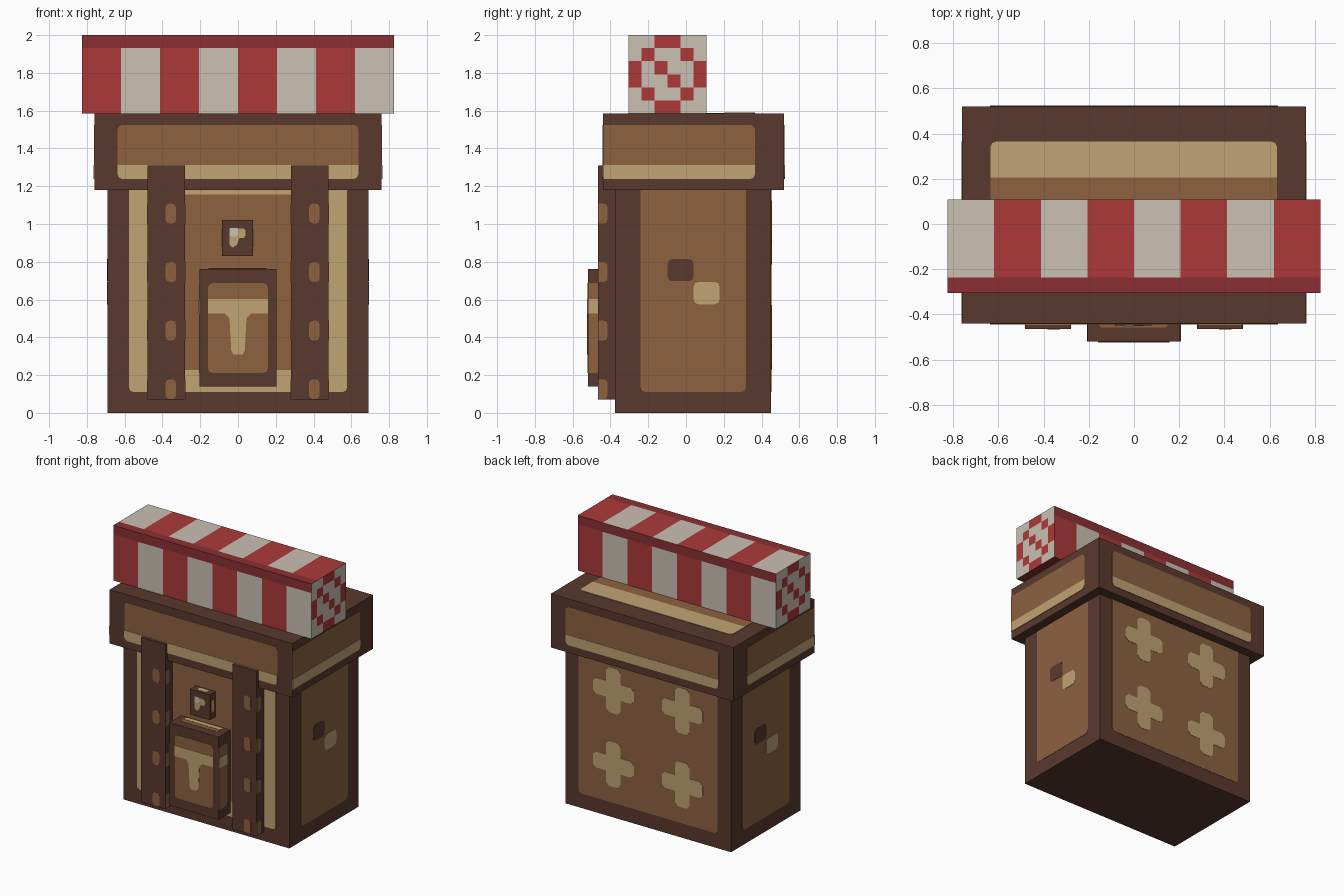
import bpy, bmesh, math
from mathutils import Vector

old = bpy.data.objects.get("Cube")
if old:
    bpy.data.objects.remove(old, do_unlink=True)


def make_material(name, code):
    chans = [int(code[i:i + 2], 16) / 255 for i in range(0, 6, 2)]
    lin = [c / 12.92 if c <= 0.04045 else ((c + 0.055) / 1.055) ** 2.4 for c in chans]
    mat = bpy.data.materials.new(name)
    mat.use_nodes = True
    mat.diffuse_color = (*lin, 1)
    mat.node_tree.nodes["Principled BSDF"].inputs["Base Color"].default_value = (*lin, 1)
    return mat


DARK = make_material("dark leather", "59392D")
BROWN = make_material("brown leather", "8D6240")
TAN = make_material("tan trim", "C1A374")
CREAM = make_material("cream cloth", "CBC0B3")
RED = make_material("red cloth", "AC3939")
DEEP = make_material("deep red hem", "8B3033")


def finish(bm, name, *mats):
    bmesh.ops.recalc_face_normals(bm, faces=bm.faces)
    mesh = bpy.data.meshes.new(name)
    bm.to_mesh(mesh)
    bm.free()
    for mat in mats:
        mesh.materials.append(mat)
    obj = bpy.data.objects.new(name, mesh)
    bpy.context.collection.objects.link(obj)
    return obj


def box_mesh(lo, hi):
    bm = bmesh.new()
    bmesh.ops.create_cube(bm, size=1)
    for v in bm.verts:
        v.co = [(a + b) / 2 + c * (b - a) for a, b, c in zip(lo, hi, v.co)]
    return bm


def box(name, lo, hi):
    return finish(box_mesh(lo, hi), name, DARK)


def rect(u0, u1, v0, v1, r=0.025):
    """Rounded rectangle; r is one radius or four (from lower left, anticlockwise)."""
    radii = r if isinstance(r, tuple) else (r,) * 4
    corners = [(u0, v0, 1, 1), (u1, v0, -1, 1), (u1, v1, -1, -1), (u0, v1, 1, -1)]
    pts = []
    for i, ((u, v, su, sv), rad) in enumerate(zip(corners, radii)):
        if not rad:
            pts.append((u, v))
            continue
        for k in range(3):
            a = math.pi + (i + k / 2) * math.pi / 2
            pts.append((u + su * rad + rad * math.cos(a), v + sv * rad + rad * math.sin(a)))
    return pts


def plate(name, axis, sign, at, outline, mat, layer=0):
    """Thin painted plate on the plane axis = at, facing sign."""
    bm = bmesh.new()

    def place(p, d):
        co = list(p)
        co.insert(axis, at + sign * d)
        return bm.verts.new(co)
    face = bm.faces.new([place(p, -0.001) for p in outline])
    ext = bmesh.ops.extrude_face_region(bm, geom=[face])["geom"]
    push = Vector((0, 0, 0))
    push[axis] = sign * (0.003 + 0.002 * layer)
    bmesh.ops.translate(bm, vec=push, verts=[g for g in ext if isinstance(g, bmesh.types.BMVert)])
    return finish(bm, name, mat)


X, Y, Z = 0, 1, 2

# Main body with front, back and side panels
box("body", (-0.69, -0.375, 0), (0.69, 0.45, 1.18))
low = (0.025, 0.025, 0, 0)
plate("body_front_trim", Y, -1, -0.375, rect(-0.578, 0.578, 0.11, 1.18, low), TAN)
plate("body_front_panel", Y, -1, -0.375, rect(-0.47, 0.47, 0.228, 1.157), BROWN, 1)
plate("body_back_panel", Y, 1, 0.45, rect(-0.578, 0.578, 0.11, 1.18, low), BROWN)
for s, side in ((1, "left"), (-1, "right")):
    plate(f"body_{side}_panel", X, s, s * 0.69, rect(-0.24, 0.318, 0.11, 1.18, low), BROWN)
    mid = 0.038
    for tag, a, z, mat in (("dark", -0.135, 0.697, DARK), ("tan", 0.002, 0.575, TAN)):
        u0, u1 = sorted((mid + s * a, mid + s * (a + 0.138)))
        plate(f"{side}_{tag}_patch", X, s, s * 0.69, rect(u0, u1, z, z + 0.118), mat, 1)

# Cross patches on the back
arm = [(0.06, -0.06), (0.145, -0.06), (0.17, -0.035), (0.17, 0.035), (0.145, 0.06)]
cross = []
for turn in range(4):
    c, s = round(math.cos(turn * math.pi / 2)), round(math.sin(turn * math.pi / 2))
    cross += [(u * c - v * s, u * s + v * c) for u, v in arm]
for cx in (-0.287, 0.287):
    for cz in (0.4, 0.955):
        plate("back_cross", Y, 1, 0.45, [(u + cx, v + cz) for u, v in cross], TAN, 1)

# Lid
box("lid", (-0.76, -0.44, 1.18), (0.76, 0.52, 1.585))
for s, at, side in ((-1, -0.44, "front"), (1, 0.52, "back")):
    plate(f"lid_{side}_panel", Y, s, at, rect(-0.637, 0.637, 1.238, 1.525), BROWN)
    plate(f"lid_{side}_trim", Y, s, at, rect(-0.637, 0.637, 1.238, 1.313, low), TAN, 1)
for s, side in ((1, "left"), (-1, "right")):
    plate(f"lid_{side}_panel", X, s, s * 0.76,
          rect(-0.44, 0.365, 1.238, 1.525, (0, 0.025, 0.025, 0)), BROWN)
    plate(f"lid_{side}_trim", X, s, s * 0.76,
          rect(-0.44, 0.365, 1.238, 1.313, (0, 0.025, 0, 0)), TAN, 1)
plate("lid_top_panel", Z, 1, 1.585, rect(-0.635, 0.633, -0.28, 0.365), BROWN)
plate("lid_top_trim", Z, 1, 1.585, rect(-0.635, 0.633, 0.205, 0.365, (0, 0, 0.025, 0.025)), TAN, 1)

# Straps with holes
for x, side in ((-0.48, "right"), (0.28, "left")):
    box(f"{side}_strap", (x, -0.465, 0.07), (x + 0.2, -0.37, 1.31))
    for i in range(4):
        z = 0.073 + 0.31 * i
        plate(f"{side}_strap_hole", Y, -1, -0.465, rect(x + 0.097, x + 0.152, z, z + 0.105, 0.02), BROWN)
        for s, at in ((-1, x), (1, x + 0.2)):
            plate(f"{side}_strap_edge_hole", X, s, at,
                  rect(-0.465, -0.415, z, z + 0.105, (0, 0.02, 0.02, 0)), BROWN)

# Front pocket
box("pocket", (-0.205, -0.52, 0.14), (0.203, -0.37, 0.763))
plate("pocket_front_panel", Y, -1, -0.52, rect(-0.16, 0.158, 0.212, 0.687), BROWN)
plate("pocket_front_band", Y, -1, -0.52, rect(-0.16, 0.158, 0.525, 0.603, 0), TAN, 1)
stem = [(0.07, 0.526), (0.045, 0.5), (0.036, 0.33), (0.025, 0.31)]
plate("pocket_front_tab", Y, -1, -0.52, stem + [(-u, v) for u, v in reversed(stem)], TAN, 1)
for s, at, side in ((1, 0.203, "left"), (-1, -0.205, "right")):
    plate(f"pocket_{side}_panel", X, s, at,
          rect(-0.52, -0.42, 0.212, 0.687, (0, 0.025, 0.025, 0)), BROWN)
    plate(f"pocket_{side}_band", X, s, at, rect(-0.52, -0.42, 0.525, 0.603, 0), TAN, 1)
plate("pocket_top_panel", Z, 1, 0.763, rect(-0.155, 0.15, -0.458, -0.385, 0.015), BROWN)
plate("pocket_top_band", Z, 1, 0.763, rect(-0.155, 0.15, -0.425, -0.395, 0.01), TAN, 1)

# Clasp
box("clasp", (-0.085, -0.45, 0.83), (0.08, -0.37, 1.02))
plate("clasp_front_mark", Y, -1, -0.45,
      [(-0.045, 0.89), (-0.03, 0.875), (-0.005, 0.89), (0.005, 0.925), (0.03, 0.925),
       (0.04, 0.94), (0.04, 0.965), (0.03, 0.977), (-0.045, 0.977)], TAN)
plate("clasp_shine", Y, -1, -0.45, rect(-0.045, 0, 0.935, 0.98, 0.01), CREAM, 1)
for s, at in ((1, 0.08), (-1, -0.085)):
    plate("clasp_side_mark", X, s, at, rect(-0.435, -0.4, 0.88, 0.97, 0.012), TAN)
plate("clasp_top_mark", Z, 1, 1.02, rect(-0.04, 0.04, -0.432, -0.395, 0.01), TAN)

# Striped bedroll, cut into a grid and coloured by rule
lo, hi, counts = (-0.825, -0.305, 1.585), (0.825, 0.108, 2.0), (8, 6, 6)
bm = box_mesh(lo, hi)
for axis in range(3):
    normal = Vector((0, 0, 0))
    normal[axis] = 1
    for i in range(1, counts[axis]):
        cut = Vector(lo)
        cut[axis] += (hi[axis] - lo[axis]) * i / counts[axis]
        bmesh.ops.bisect_plane(bm, geom=bm.verts[:] + bm.edges[:] + bm.faces[:],
                               plane_co=cut, plane_no=normal)
bm.normal_update()
swirl = ["..##..", ".#..#.", "#.#..#", "#..#.#", ".#..#.", "..##.."]
for f in bm.faces:
    c = f.calc_center_median()
    stripe, col, row = [min(n - 1, int((p - a) / (b - a) * n)) for p, a, b, n in zip(c, lo, hi, counts)]
    row = 5 - row
    n = f.normal
    if abs(n.x) > 0.5:
        f.material_index = int(swirl[row][col if n.x > 0 else 5 - col] == "#")
    elif n.z < -0.5 or (n.z > 0.5 and col == 0) or (abs(n.y) > 0.5 and row == 0):
        f.material_index = 2
    else:
        f.material_index = (stripe + 1) % 2 if n.y < -0.5 else stripe % 2
finish(bm, "bedroll", CREAM, RED, DEEP)
